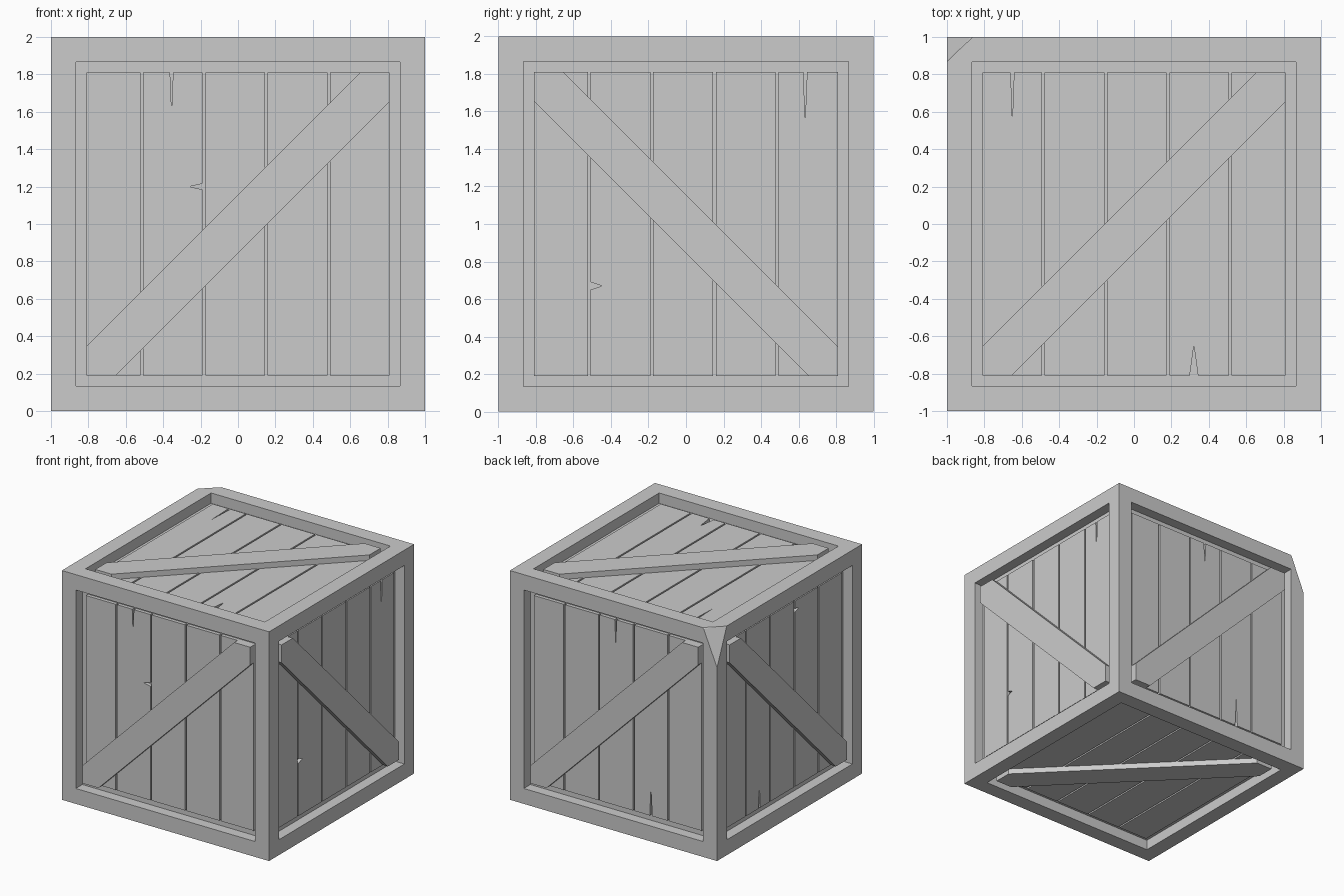
import bpy, bmesh
from mathutils import Vector, Matrix

old = bpy.data.objects.get("Cube")
if old:
    bpy.data.objects.remove(old, do_unlink=True)

GREY = 0.6
wood = bpy.data.materials.new("grey_wood")
wood.use_nodes = True
wood.diffuse_color = (GREY, GREY, GREY, 1)
wood.node_tree.nodes["Principled BSDF"].inputs["Base Color"].default_value = (GREY, GREY, GREY, 1)

HALF = 0.81        # half width of the recessed opening
FLOOR = 0.09       # depth behind the planks
PLANK = 0.06       # depth of the plank surface
BRACE = 0.012      # depth of the brace surface
GAP = 0.007        # half width of a plank gap


def finish(bm, name, matrix=None):
    bmesh.ops.recalc_face_normals(bm, faces=bm.faces)
    if matrix:
        bm.transform(matrix)
    mesh = bpy.data.meshes.new(name)
    bm.to_mesh(mesh)
    bm.free()
    mesh.materials.append(wood)
    obj = bpy.data.objects.new(name, mesh)
    bpy.context.collection.objects.link(obj)
    return obj


def slab(bm, outline, low, high):
    """Extrude a flat outline between two heights."""
    face = bm.faces.new([bm.verts.new((u, v, low)) for u, v in outline])
    grown = bmesh.ops.extrude_face_region(bm, geom=[face])["geom"]
    verts = [g for g in grown if isinstance(g, bmesh.types.BMVert)]
    bmesh.ops.translate(bm, verts=verts, vec=(0, 0, high - low))


def plank_outline(left, right, notches):
    """Rectangle with optional pointed splits in its sides."""
    corners = [Vector(c) for c in ((left, -HALF), (right, -HALF), (right, HALF), (left, HALF))]
    points = []
    for i, side in enumerate(("bottom", "right", "top", "left")):
        a, b = corners[i], corners[(i + 1) % 4]
        along = (b - a).normalized()
        inward = Vector((-along.y, along.x))
        points.append(a)
        for where, pos, length, width in notches:
            if where == side:
                axis = i % 2
                mid = a + along * abs(pos - a[axis])
                points += [mid - along * width, mid + inward * length, mid + along * width]
    return points


# Frame: cube with a sunken opening in each face
bm = bmesh.new()
bmesh.ops.create_cube(bm, size=2)
sides = bm.faces[:]
bmesh.ops.inset_individual(bm, faces=sides, thickness=1 - HALF)
bmesh.ops.inset_individual(bm, faces=sides, thickness=0, depth=-FLOOR)
# Broken corner at the back
chips = [((-0.86, 1, 1), (-1, 0.87, 1), (-1, 1, 0.88)),
         ((-0.83, 1, 1), (-1, 0.83, 1), (-1, 1, 0.6))]
for chip in chips:
    a, b, c = (Vector(p) for p in chip)
    normal = (b - a).cross(c - a).normalized()
    if normal.dot(Vector((-1, 1, 1))) < 0:
        normal.negate()
    if chip is chips[1]:
        a = a + normal * 0.025
    cut = bmesh.ops.bisect_plane(bm, geom=bm.verts[:] + bm.edges[:] + bm.faces[:],
                                 plane_co=a, plane_no=normal, clear_outer=True)
    rim = [e for e in cut["geom_cut"] if isinstance(e, bmesh.types.BMEdge)]
    if rim:
        bmesh.ops.holes_fill(bm, edges=rim)
finish(bm, "crate_frame", Matrix.Translation((0, 0, 1)))

# Side: outward direction, up direction, brace flip, gap shift,
# then splits as plank number, edge, position, length, half width
X, Y, Z = Vector((1, 0, 0)), Vector((0, 1, 0)), Vector((0, 0, 1))
SIDES = {
    "front": (-Y, Z, 1, -0.015, [(1, "top", -0.355, 0.2, 0.008), (1, "right", 0.2, 0.07, 0.016)]),
    "back": (Y, Z, 1, -0.015, [(2, "top", -0.02, 0.2, 0.01), (3, "bottom", 0.32, 0.25, 0.012)]),
    "left": (X, Z, -1, -0.015, [(4, "top", 0.635, 0.25, 0.01), (1, "left", -0.33, 0.06, 0.02)]),
    "right": (-X, Z, -1, -0.015, [(1, "bottom", -0.33, 0.2, 0.012), (3, "left", 0.73, 0.05, 0.016)]),
    "top": (Z, Y, 1, 0.015, [(0, "top", -0.65, 0.25, 0.009), (3, "bottom", 0.32, 0.16, 0.022)]),
    "bottom": (-Z, -Y, 1, -0.015, []),
}

for name, (out, up, flip, shift, splits) in SIDES.items():
    across = up.cross(out)
    matrix = Matrix((across, up, out)).transposed().to_4x4()
    matrix.translation = out + Z

    # Five planks with narrow gaps
    bm = bmesh.new()
    gaps = [(k - 1.5) / 3 + shift for k in range(4)]
    starts = [-HALF] + [g + GAP for g in gaps]
    ends = [g - GAP for g in gaps] + [HALF]
    for i, (left, right) in enumerate(zip(starts, ends)):
        notches = [s[1:] for s in splits if s[0] == i]
        slab(bm, plank_outline(left, right, notches), -FLOOR - 0.01, -PLANK)
    finish(bm, name + "_planks", matrix)

    # Diagonal brace from corner to corner
    bm = bmesh.new()
    near = HALF - 0.155
    half = [(-HALF, -near), (-HALF, -HALF), (-near, -HALF)]
    outline = half + [(-u, -v) for u, v in half]
    slab(bm, [(u * flip, v) for u, v in outline], -PLANK - 0.005, -BRACE)
    finish(bm, name + "_brace", matrix)
